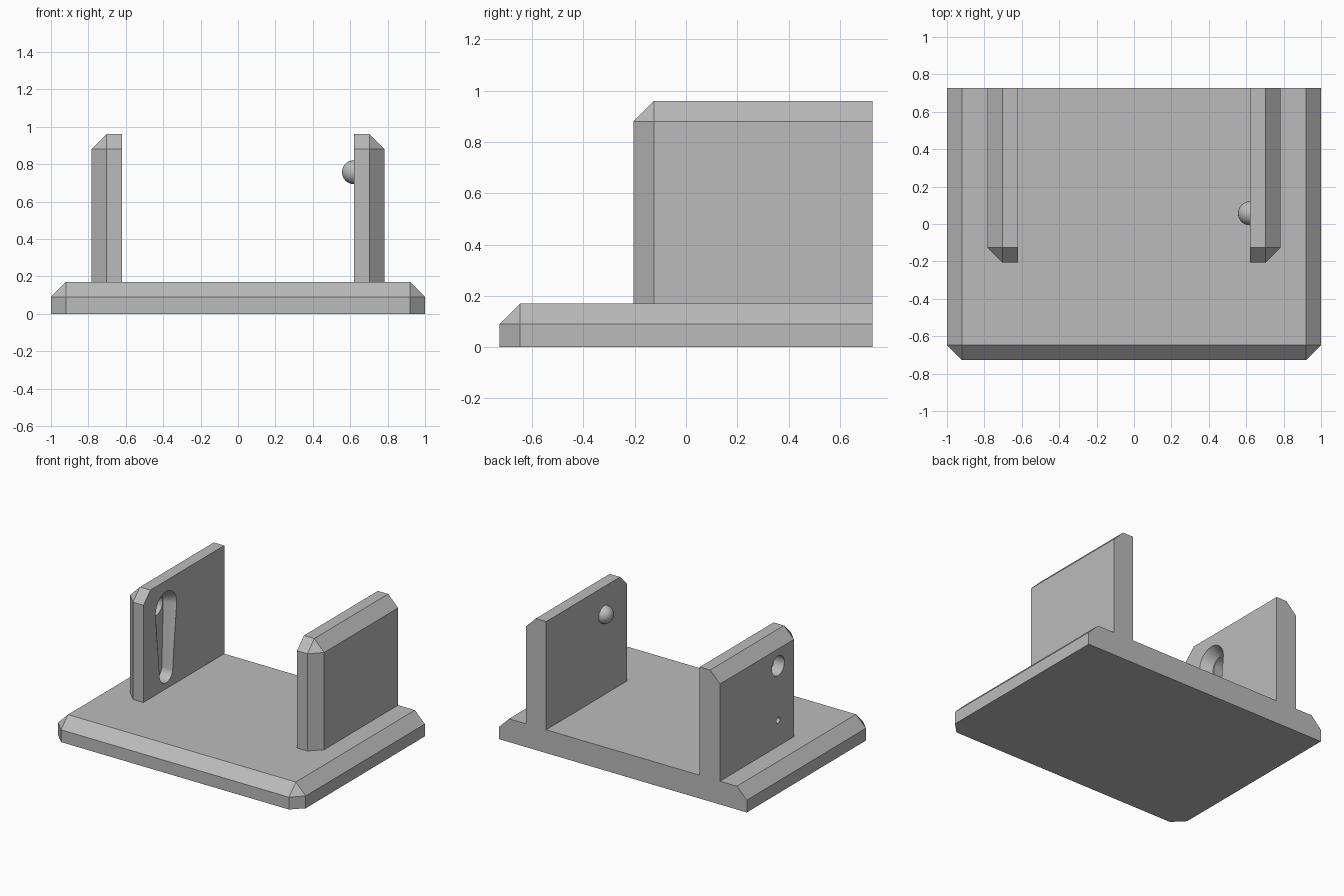
import bpy
import bmesh
from math import sin, cos, pi
from mathutils import Vector

if "Cube" in bpy.data.objects:
    bpy.data.objects.remove(bpy.data.objects["Cube"], do_unlink=True)

GREY = (0.5, 0.5, 0.5, 1)
grey = bpy.data.materials.new("plain grey")
grey.use_nodes = True
grey.diffuse_color = GREY
grey.node_tree.nodes["Principled BSDF"].inputs["Base Color"].default_value = GREY

CHAMFER = 0.08
BACK = 0.727
INNER, OUTER = 0.62, 0.784
DETENT_Y, DETENT_Z = 0.057, 0.757


def add_object(name, bm):
    bmesh.ops.recalc_face_normals(bm, faces=bm.faces)
    mesh = bpy.data.meshes.new(name)
    bm.to_mesh(mesh)
    bm.free()
    mesh.materials.append(grey)
    obj = bpy.data.objects.new(name, mesh)
    bpy.context.collection.objects.link(obj)
    return obj


def chamfered_box(name, low, high, directions):
    """Box whose edges between any two of the given face directions are chamfered."""
    low, high = Vector(low), Vector(high)
    bm = bmesh.new()
    bmesh.ops.create_cube(bm, size=1)
    for v in bm.verts:
        v.co = Vector([(a + b) / 2 + c * (b - a) for a, b, c in zip(low, high, v.co)])
    bm.normal_update()
    dirs = [Vector(d) for d in directions]
    edges = [e for e in bm.edges
             if all(any(f.normal.dot(d) > 0.9 for d in dirs) for f in e.link_faces)]
    bmesh.ops.bevel(bm, geom=edges, offset=CHAMFER, segments=1, affect='EDGES')
    return add_object(name, bm)


def slot_ring(bm, x, top_radius, bottom_radius, bottom_z, steps=24):
    """Outline of a slot with a round top and a smaller round bottom."""
    ring = []
    for z, r, start in ((DETENT_Z, top_radius, 0), (bottom_z, bottom_radius, pi)):
        for i in range(steps + 1):
            a = start + pi * i / steps
            ring.append(bm.verts.new((x, DETENT_Y + r * cos(a), z + r * sin(a))))
    return ring


def loft(name, rings, bm):
    for a, b in zip(rings, rings[1:]):
        for i in range(len(a)):
            j = (i + 1) % len(a)
            bm.faces.new((a[i], a[j], b[j], b[i]))
    bm.faces.new(rings[0])
    bm.faces.new(rings[-1])
    return add_object(name, bm)


def cut(target, cutter):
    mod = target.modifiers.new("cut " + cutter.name, 'BOOLEAN')
    mod.operation = 'DIFFERENCE'
    mod.solver = 'EXACT'
    mod.object = cutter
    cutter.hide_render = True
    cutter.hide_set(True)
    cutter.display_type = 'WIRE'


def hole_cutter(name, z, radius):
    bpy.ops.mesh.primitive_cylinder_add(vertices=32, radius=radius, depth=0.2,
                                        location=(-OUTER + 0.02, DETENT_Y, z),
                                        rotation=(0, pi / 2, 0))
    bpy.context.object.name = name
    bpy.context.object.data.materials.append(grey)
    return bpy.context.object


def smooth(obj):
    bpy.ops.object.select_all(action='DESELECT')
    obj.select_set(True)
    bpy.context.view_layer.objects.active = obj
    bpy.ops.object.shade_smooth_by_angle(angle=0.5)


# Base plate, chamfered at the front, both sides and top
chamfered_box("base_plate", (-1, -BACK, 0), (1, BACK, 0.17),
              [(1, 0, 0), (-1, 0, 0), (0, -1, 0), (0, 0, 1)])

# Side walls, chamfered on the outside, front and top
walls = {}
for name, side in (("left_wall", 1), ("right_wall", -1)):
    xs = sorted((side * INNER, side * OUTER))
    walls[name] = chamfered_box(name, (xs[0], -0.205, 0.17), (xs[1], BACK, 0.96),
                                [(side, 0, 0), (0, -1, 0), (0, 0, 1)])

# Round detent on the left wall
bpy.ops.mesh.primitive_uv_sphere_add(segments=32, ring_count=16, radius=0.064,
                                     location=(INNER, DETENT_Y, DETENT_Z))
bump = bpy.context.object
bump.name = "detent_bump"
bump.data.materials.append(grey)
smooth(bump)

# Tapered guide slot and through holes in the right wall
bm = bmesh.new()
rings = [slot_ring(bm, -INNER + 0.01, 0.127, 0.078, 0.29),
         slot_ring(bm, -INNER - 0.03, 0.105, 0.07, 0.29),
         slot_ring(bm, -INNER - 0.08, 0.08, 0.065, 0.29)]
cut(walls["right_wall"], loft("slot_cutter", rings, bm))
cut(walls["right_wall"], hole_cutter("detent_hole_cutter", DETENT_Z, 0.072))
cut(walls["right_wall"], hole_cutter("small_hole_cutter", 0.36, 0.022))
